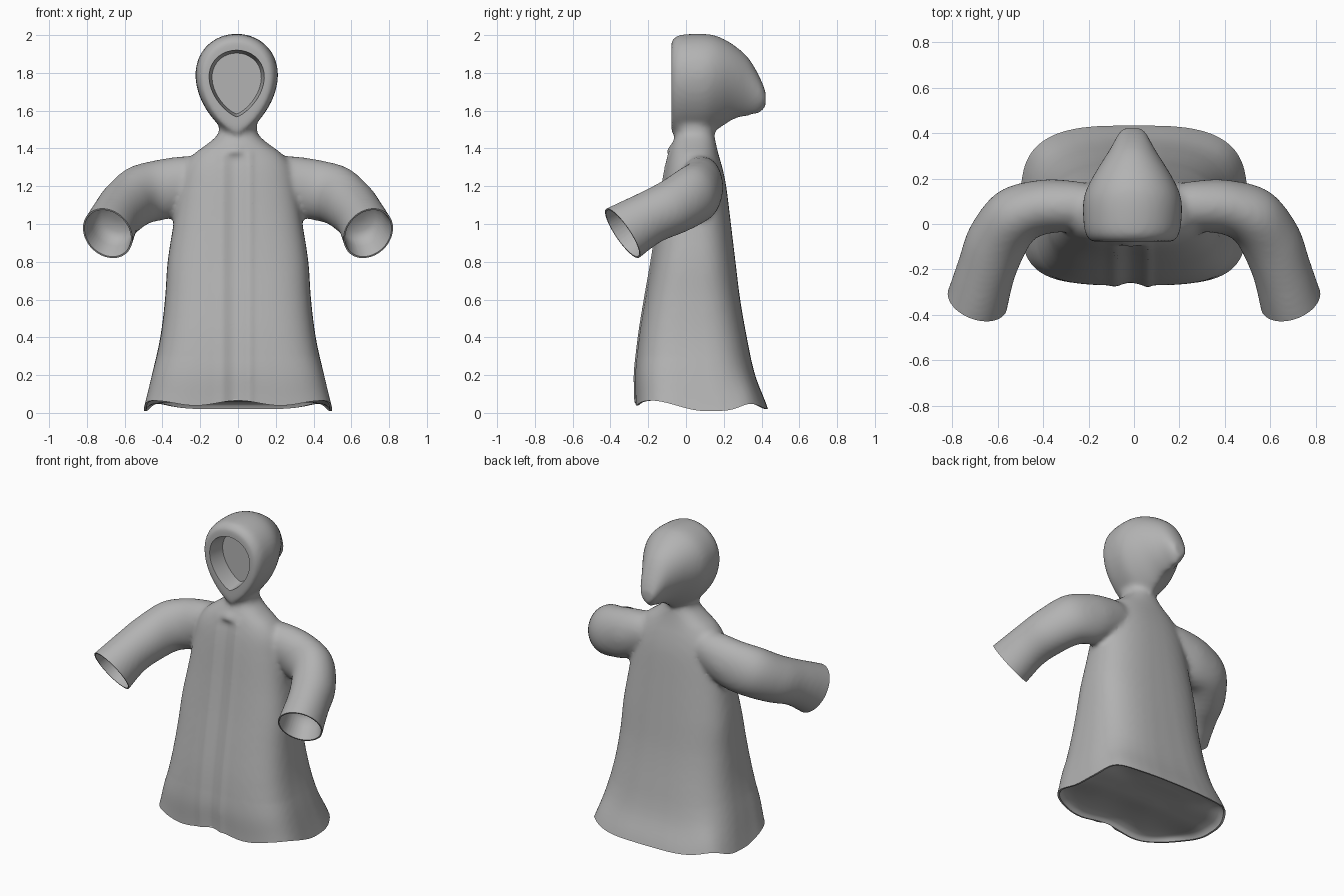
import bpy, bmesh, math
from mathutils import Vector

if "Cube" in bpy.data.objects:
    bpy.data.objects.remove(bpy.data.objects["Cube"])

grey = bpy.data.materials.new("cloth grey")
grey.diffuse_color = (0.45, 0.45, 0.45, 1)
grey.use_nodes = True
grey.node_tree.nodes["Principled BSDF"].inputs["Base Color"].default_value = grey.diffuse_color
N = 40


def loft(bm, rings, steps=5):
    """Closed solid through rings of equal length, curved smoothly between them."""
    k = [rings[0]] + rings + [rings[-1]]
    fine = []
    for a, b, c, d in zip(k, k[1:], k[2:], k[3:]):
        for i in range(steps):
            t = i / steps
            fine.append([0.5 * (2 * q + (r - p) * t + (2 * p - 5 * q + 4 * r - s) * t * t
                                + (3 * q - p - 3 * r + s) * t ** 3)
                         for p, q, r, s in zip(a, b, c, d)])
    fine.append(rings[-1])
    loops = [[bm.verts.new(p) for p in r] for r in fine]
    faces = [bm.faces.new(loops[0]), bm.faces.new(loops[-1])]
    for a, b in zip(loops, loops[1:]):
        for i in range(N):
            j = (i + 1) % N
            faces.append(bm.faces.new((a[i], a[j], b[j], b[i])))
    bmesh.ops.recalc_face_normals(bm, faces=faces)


def angles():
    return [2 * math.pi * i / N for i in range(N)]


def spow(v, p):
    return math.copysign(abs(v) ** p, v)


def body_ring(z, w, front, back):
    mid, d = (front + back) / 2, (back - front) / 2
    k = min(1, max(0, 1 - z / 1.4))          # squarer towards the hem
    ring = []
    for t in angles():
        p = 2 / (2.3 + k * (1.6 if math.sin(t) < 0 else 0.9))
        ring.append(Vector((w * spow(math.cos(t), p), mid + d * spow(math.sin(t), p), z)))
    return ring


def teardrop(y, zb, zt, w):
    mid, h = (zb + zt) / 2, (zt - zb) / 2
    return [Vector((w / 0.84 * math.sin(t) * abs(math.cos(t / 2)) ** 0.5 - 0.007, y,
                    mid + h * math.cos(t))) for t in angles()]


def to_object(bm, name):
    me = bpy.data.meshes.new(name)
    bm.to_mesh(me)
    bm.free()
    ob = bpy.data.objects.new(name, me)
    bpy.context.collection.objects.link(ob)
    return ob


def bump(v, centre, width):
    return math.exp(-((v - centre) / width) ** 2)


bm = bmesh.new()

# Robe body, from below the hem up into the hood
loft(bm, [body_ring(*r) for r in [
    (-0.12, 0.53, -0.268, 0.47), (0.03, 0.492, -0.268, 0.425), (0.2, 0.455, -0.27, 0.365),
    (0.4, 0.412, -0.25, 0.322), (0.6, 0.387, -0.218, 0.287), (0.8, 0.373, -0.183, 0.262),
    (1.0, 0.342, -0.152, 0.238), (1.2, 0.31, -0.125, 0.213), (1.3, 0.285, -0.108, 0.192),
    (1.37, 0.235, -0.09, 0.172), (1.42, 0.168, -0.075, 0.16), (1.47, 0.11, -0.055, 0.15),
    (1.51, 0.1, -0.06, 0.14), (1.56, 0.1, -0.05, 0.12)]])

# Sleeves, running past the cuff line: centre, horizontal radius, vertical radius
path = [((0.14, 0.08, 1.27), 0.08, 0.09), ((0.25, 0.08, 1.237), 0.108, 0.128),
        ((0.4, 0.075, 1.185), 0.12, 0.158), ((0.52, 0.035, 1.152), 0.132, 0.158),
        ((0.6, -0.07, 1.09), 0.135, 0.148), ((0.65, -0.2, 1.03), 0.13, 0.142),
        ((0.69, -0.335, 0.95), 0.137, 0.158), ((0.73, -0.46, 0.87), 0.15, 0.172)]
pts = [Vector(p[0]) for p in path]
for s in (1, -1):
    rings = []
    for i, (p, rs, ru) in enumerate(path):
        t = (pts[min(i + 1, len(pts) - 1)] - pts[max(i - 1, 0)]).normalized()
        side = t.cross(Vector((0, 0, 1))).normalized()
        up = side.cross(t)
        ring = [pts[i] + rs * math.cos(a) * side + ru * math.sin(a) * up for a in angles()]
        rings.append([Vector((s * q.x, q.y, q.z)) for q in ring])
    loft(bm, rings)

# Hood, tapering to a drooping point at the back
loft(bm, [teardrop(*r) for r in [
    (-0.078, 1.485, 1.965, 0.178), (-0.05, 1.468, 1.995, 0.199), (0.0, 1.46, 2.005, 0.21),
    (0.1, 1.465, 2.007, 0.212), (0.17, 1.5, 1.993, 0.19), (0.25, 1.55, 1.95, 0.146),
    (0.33, 1.57, 1.88, 0.097), (0.39, 1.585, 1.78, 0.066), (0.422, 1.62, 1.7, 0.045)]])
source = to_object(bm, "solid_source")

# Face opening cutter
bm = bmesh.new()
loft(bm, [teardrop(-0.2, 1.55, 1.945, 0.165), teardrop(-0.075, 1.568, 1.92, 0.142),
          teardrop(0.035, 1.583, 1.905, 0.127)], 1)
cutter = to_object(bm, "face_cutter")
cutter.hide_render = True

# Merge the parts into one softly blended skin and cut the face recess
m = source.modifiers.new("merge", 'REMESH')
m.mode, m.voxel_size = 'VOXEL', 0.015
m = source.modifiers.new("soften", 'SMOOTH')
m.factor, m.iterations = 0.5, 10
m = source.modifiers.new("face", 'BOOLEAN')
m.operation, m.solver, m.object = 'DIFFERENCE', 'EXACT', cutter
dg = bpy.context.evaluated_depsgraph_get()
mesh = bpy.data.meshes.new_from_object(source.evaluated_get(dg))
bm = bmesh.new()
bm.from_mesh(mesh)


def slice_recess(test, co, no, steps):
    """Cut the end off, then step the rim inward: (scale, depth) pairs, and close it."""
    no = Vector(no).normalized()
    faces = [f for f in bm.faces if test(f.calc_center_median())]
    verts = {v for f in faces for v in f.verts}
    edges = {e for f in faces for e in f.edges}
    bmesh.ops.bisect_plane(bm, geom=faces + list(edges) + list(verts), plane_co=co,
                           plane_no=no, clear_outer=True)
    rim = [e for e in bm.edges if e.is_boundary and test(e.verts[0].co)]
    base = {v: v.co.copy() for e in rim for v in e.verts}
    mid = sum(base.values(), Vector()) / len(base)
    last = (1, 0)
    for scale, depth in steps:
        geom = bmesh.ops.extrude_edge_only(bm, edges=rim)["geom"]
        rim = [g for g in geom if isinstance(g, bmesh.types.BMEdge) and g.is_boundary]
        for v in {v for e in rim for v in e.verts}:
            v.co = mid + (v.co + no * last[1] - mid) * (scale / last[0]) - no * depth
        last = (scale, depth)
    bmesh.ops.holes_fill(bm, edges=rim, sides=0)


# Cuffs and the underside inside the hem
for s in (1, -1):
    slice_recess(lambda c: c.x * s > 0.5 and c.y < -0.1, (s * 0.69, -0.335, 0.95),
                 (s * 0.3, -0.82, -0.57),
                 [(0.94, 0), (0.9, 0.03), (0.85, 0.08), (0.8, 0.13), (0.6, 0.16), (0.2, 0.17)])
slice_recess(lambda c: c.z < 0.2, (0, 0, 0), (0, 0, -1),
             [(0.975, 0), (0.96, 0.02), (0.92, 0.035), (0.8, 0.045), (0.65, 0.05),
              (0.5, 0.055), (0.35, 0.06), (0.2, 0.06), (0.06, 0.06)])
bmesh.ops.recalc_face_normals(bm, faces=bm.faces)
bm.normal_update()

for v in bm.verts:
    x, y, z = v.co
    # Front placket groove with ridges, and the small collar fold above it
    if v.normal.y < -0.4 and abs(x) < 0.2 and z < 1.46 and y < 0:
        fade = min(1, max(0, (1.41 - z) / 0.05))
        v.co.y += fade * (0.012 * bump(x, -0.015, 0.04) - 0.006 * bump(x, -0.085, 0.025)
                          - 0.008 * bump(x, 0.06, 0.02))
        v.co.y -= 0.02 * bump(z, 1.385, 0.03) * bump(x, -0.015, 0.05)
    # Wavy hem
    if z < 0.3:
        k = min(1, max(0, (0.1 - y) / 0.28))
        k = k * k * (3 - 2 * k)
        h = 0.01 + k * (0.042 + 0.013 * math.cos(14 * x))
        h += 0.04 * bump(y, 0.33, 0.08) * bump(abs(x), 0.4, 0.13)
        h += 0.01 * bump(y, 0.43, 0.05)
        v.co.z += h * (1 - z / 0.3)

robe = to_object(bm, "hooded_robe")
robe.data.materials.clear()
robe.data.materials.append(grey)
for ob in (source, cutter):
    bpy.data.objects.remove(ob)

bpy.context.view_layer.objects.active = robe
robe.select_set(True)
bpy.ops.object.shade_smooth_by_angle(angle=math.radians(40))
